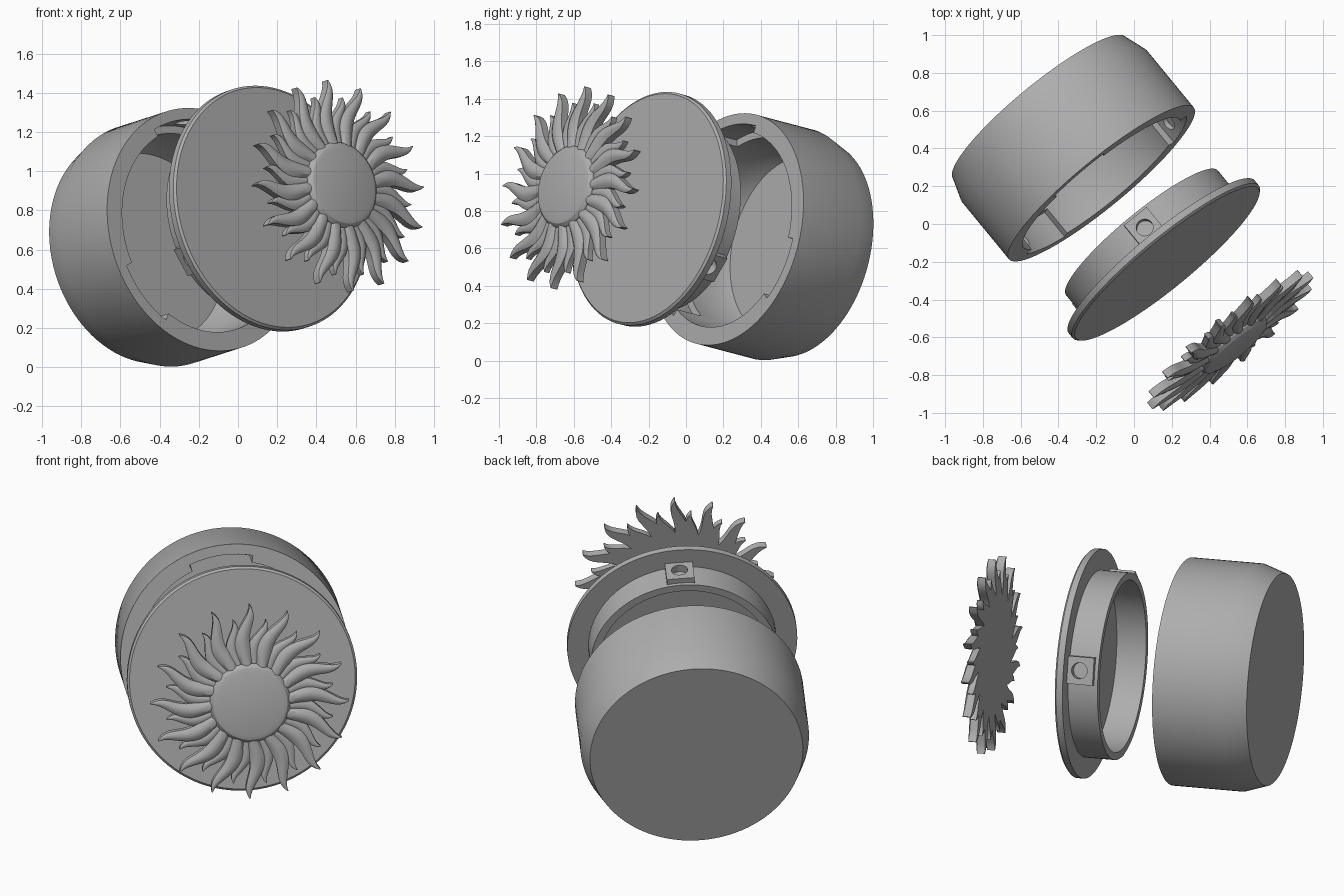
import bpy, bmesh
from math import sin, cos, pi, radians
from mathutils import Vector, Matrix

if "Cube" in bpy.data.objects:
    bpy.data.objects.remove(bpy.data.objects["Cube"])

# One plain grey for everything
grey = bpy.data.materials.new("plain_grey")
grey.use_nodes = True
grey.diffuse_color = (0.42, 0.42, 0.42, 1)
grey.node_tree.nodes["Principled BSDF"].inputs["Base Color"].default_value = grey.diffuse_color

# Shared tilted axis of the exploded parts: local z runs from cup to sun
axis = Vector((0.62, -0.755, 0.2)).normalized()
side = Vector((0, 0, 1)).cross(axis).normalized()
up = axis.cross(side)
tilt = Matrix((side, up, axis)).transposed().to_4x4()
lid_centre = Vector((0.16, -0.19, 0.81))
CUP, LID, SUN = -0.535, 0, 0.57
STATIONS = [radians(a) for a in (87, 207, 327)]


def finish(name, bm, offset):
    bmesh.ops.recalc_face_normals(bm, faces=bm.faces[:])
    mesh = bpy.data.meshes.new(name)
    bm.to_mesh(mesh)
    bm.free()
    mesh.materials.append(grey)
    obj = bpy.data.objects.new(name, mesh)
    bpy.context.collection.objects.link(obj)
    obj.matrix_basis = Matrix.Translation(lid_centre + axis * offset) @ tilt
    return obj


def lathe(name, profile, offset, steps=96):
    bm = bmesh.new()
    verts = [bm.verts.new((r, 0, z)) for r, z in profile]
    edges = [bm.edges.new(pair) for pair in zip(verts, verts[1:])]
    bmesh.ops.spin(bm, geom=verts + edges, cent=(0, 0, 0), axis=(0, 0, 1),
                   angle=2 * pi, steps=steps, use_duplicate=False)
    bmesh.ops.remove_doubles(bm, verts=bm.verts[:], dist=0.0005)
    return finish(name, bm, offset)


def prism(bm, outline, z0, z1):
    low = [bm.verts.new((x, y, z0)) for x, y in outline]
    high = [bm.verts.new((x, y, z1)) for x, y in outline]
    bm.faces.new(low)
    bm.faces.new(high)
    for i in range(len(low)):
        j = (i + 1) % len(low)
        bm.faces.new((low[i], low[j], high[j], high[i]))


def radial_hole(bm, angle, radius, z, depth):
    # Short cylinder pointing outwards at the given angle
    out = Vector((cos(angle), sin(angle), 0))
    turn = out.to_track_quat('Z', 'Y').to_matrix().to_4x4()
    place = Matrix.Translation(out * radius + Vector((0, 0, z))) @ turn
    bmesh.ops.create_cone(bm, cap_ends=True, segments=24, radius1=0.045,
                          radius2=0.045, depth=depth, matrix=place)


def combine(obj, bm, offset, operation):
    tool = finish("cutter", bm, offset)
    tool.hide_render = True
    mod = obj.modifiers.new("combine", 'BOOLEAN')
    mod.operation, mod.object, mod.solver = operation, tool, 'EXACT'
    bpy.context.view_layer.objects.active = obj
    bpy.ops.object.modifier_apply(modifier=mod.name)
    bpy.data.objects.remove(tool)


# Cup: hollow body with a chamfered base
cup = lathe("cup", [(0, -0.53), (0.59, -0.53), (0.633, -0.40), (0.633, 0),
                    (0.535, 0), (0.535, -0.36), (0.49, -0.45), (0, -0.45)], CUP)

# Locking slots open to the rim, each with a round magnet pocket
slots = bmesh.new()
for a in STATIONS:
    arc = [a + radians(d) for d in range(-8, 29, 4)]
    outline = [(0.50 * cos(b), 0.50 * sin(b)) for b in arc]
    outline += [(0.575 * cos(b), 0.575 * sin(b)) for b in reversed(arc)]
    prism(slots, outline, -0.17, 0.02)
combine(cup, slots, CUP, 'DIFFERENCE')
pockets = bmesh.new()
for a in STATIONS:
    radial_hole(pockets, a, 0.575, -0.09, 0.05)
combine(cup, pockets, CUP, 'DIFFERENCE')

# Lid: round plate with a hollow collar behind it
lid = lathe("lid", [(0, 0.025), (0.625, 0.025), (0.637, 0.014), (0.637, -0.022),
                    (0.52, -0.022), (0.52, -0.19), (0.478, -0.19),
                    (0.478, -0.022), (0, -0.022)], LID)

# Square locking blocks on the collar, drilled for magnets
blocks = bmesh.new()
for a in STATIONS:
    turn = Matrix.Rotation(a, 2)
    corners = [(0.495, -0.077), (0.55, -0.077), (0.55, 0.077), (0.495, 0.077)]
    prism(blocks, [turn @ Vector(c) for c in corners], -0.17, -0.02)
combine(lid, blocks, LID, 'UNION')
drills = bmesh.new()
for a in STATIONS:
    radial_hole(drills, a, 0.54, -0.09, 0.07)
combine(lid, drills, LID, 'DIFFERENCE')

# Sun centre: low button with a rounded edge
button = lathe("sun_centre", [(0, -0.03), (0.26, -0.03), (0.26, 0), (0.225, 0.01),
                              (0.222, 0.03), (0.205, 0.048), (0.18, 0.055),
                              (0, 0.055)], SUN, 64)


def add_ray(bm, angle, reach, half, top, ridge):
    # Wavy flame: flat back, upright sides and a raised middle line
    rows, steps = [], 14
    for i in range(steps + 1):
        t = i / steps
        r = 0.2 + (reach - 0.2) * t
        w = half * (0.6 + 0.9 * t) * (1 - t ** 1.6) * 1.25 + 0.002
        bend = angle + 0.09 * sin(2 * pi * t * 0.85) * (0.4 + 0.6 * t)
        out = Vector((cos(bend), sin(bend), 0))
        across = Vector((-out.y, out.x, 0))
        crown = top + ridge * (1 - t) ** 0.6
        rows.append([bm.verts.new(out * r + across * s * w + Vector((0, 0, z)))
                     for s, z in ((-1, -0.03), (-1, top), (-0.5, top + (crown - top) * 0.8),
                                  (0, crown), (0.5, top + (crown - top) * 0.8),
                                  (1, top), (1, -0.03))])
    for a, b in zip(rows, rows[1:]):
        for k in range(len(a)):
            m = (k + 1) % len(a)
            bm.faces.new((a[k], a[m], b[m], b[k]))
    bm.faces.new(rows[0])
    bm.faces.new(rows[-1])


# Two alternating rings of sixteen rays
parts = [cup, lid, button]
for name, shift, reach, half, top, ridge in (("long_rays", 0, 0.55, 0.042, 0.015, 0.025),
                                             ("short_rays", 0.5, 0.47, 0.036, 0.005, 0.02)):
    bm = bmesh.new()
    for i in range(16):
        add_ray(bm, pi / 2 + (i + shift) * pi / 8 + 0.06, reach, half, top, ridge)
    parts.append(finish(name, bm, SUN))

# Smooth curved walls, keep corners sharp
for obj in parts:
    bpy.ops.object.select_all(action='DESELECT')
    obj.select_set(True)
    bpy.context.view_layer.objects.active = obj
    bpy.ops.object.shade_smooth_by_angle(angle=radians(30))
